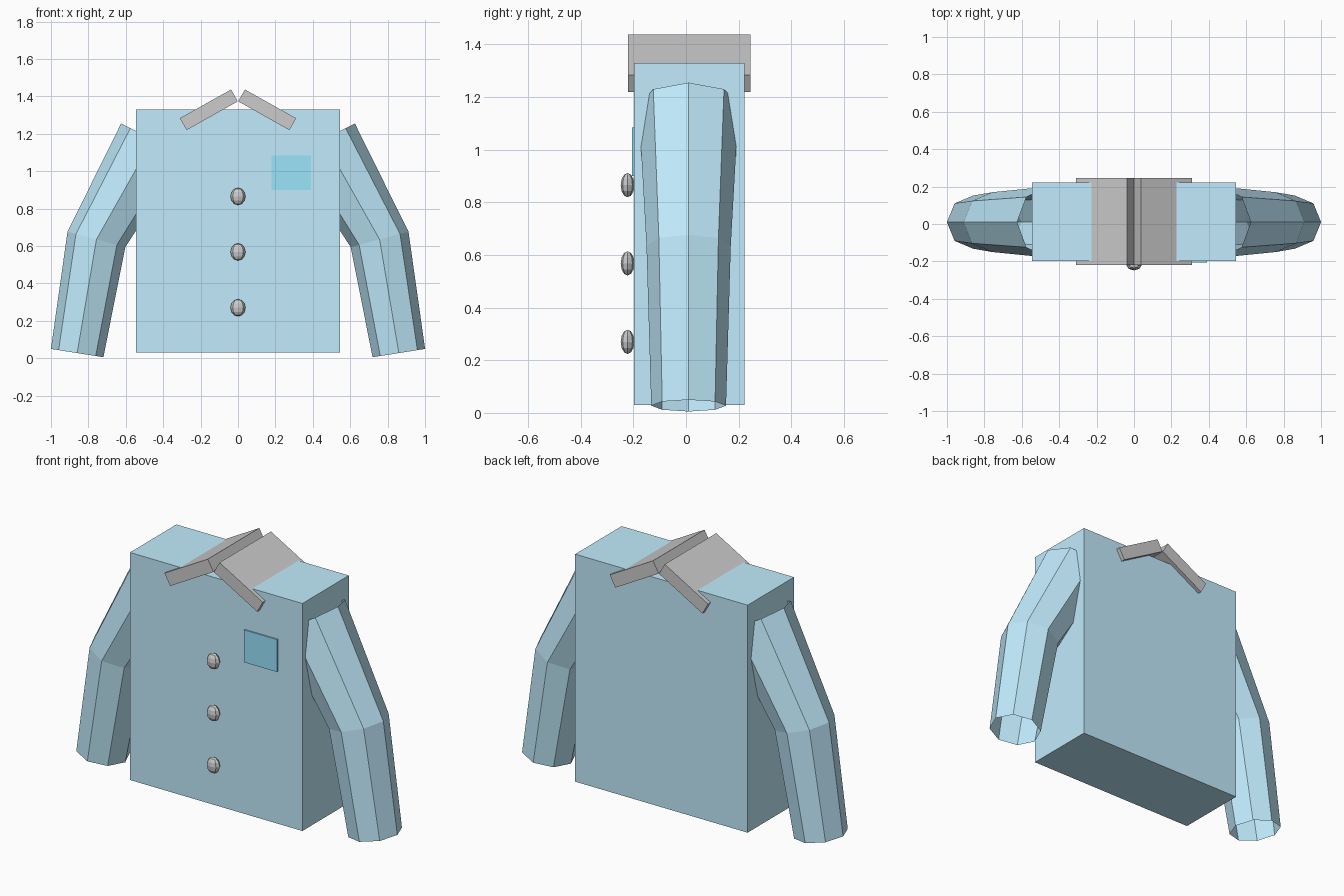
import bpy, bmesh
from math import radians, cos, sin, pi
from mathutils import Vector

if "Cube" in bpy.data.objects:
    bpy.data.objects.remove(bpy.data.objects["Cube"])


def material(name, rgb):
    mat = bpy.data.materials.new(name)
    mat.diffuse_color = (*rgb, 1)
    mat.use_nodes = True
    mat.node_tree.nodes["Principled BSDF"].inputs["Base Color"].default_value = mat.diffuse_color
    return mat


def box(name, center, size, mat=None, tilt=0):
    bpy.ops.mesh.primitive_cube_add(size=1, location=center, rotation=(0, radians(tilt), 0))
    ob = bpy.context.object
    ob.name = name
    ob.scale = size
    if mat:
        ob.data.materials.append(mat)
    return ob


def sleeve(name, side, mat):
    # rings: centre x, centre z, radius, tilt of the ring plane
    rings = [(0.455, 1.17, 0.19, 26.4), (0.757, 0.635, 0.16, 15), (0.86, 0.0275, 0.142, 9)]
    bm = bmesh.new()
    loops = []
    for cx, cz, r, tilt in rings:
        t = radians(tilt)
        loop = []
        for i in range(8):
            a = 2 * pi * i / 8
            u, v = r * cos(a), r * sin(a)
            loop.append(bm.verts.new(Vector((side * (cx + u * cos(t)), 0.01 + v, cz + u * sin(t)))))
        loops.append(loop)
    for upper, lower in zip(loops, loops[1:]):
        for i in range(8):
            j = (i + 1) % 8
            quad = (upper[i], lower[i], lower[j], upper[j])
            bm.faces.new(quad if side > 0 else quad[::-1])
    me = bpy.data.meshes.new(name)
    bm.to_mesh(me)
    bm.free()
    me.materials.append(mat)
    bpy.context.collection.objects.link(bpy.data.objects.new(name, me))


blue = material("shirt_blue", (0.535, 0.835, 0.985))
pocket_blue = material("pocket_blue", (0.32, 0.78, 0.97))

# Torso and chest pocket
box("shirt_body", (0, 0.0125, 0.68), (1.09, 0.419, 1.3), blue)
box("chest_pocket", (0.285, -0.19, 0.9925), (0.21, 0.03, 0.185), pocket_blue)

# Open-ended bent sleeves and sloping collar flaps
for side, label in ((1, "right"), (-1, "left")):
    sleeve("sleeve_" + label, side, blue)
    box("collar_" + label, (side * 0.156, 0.0125, 1.328), (0.314, 0.465, 0.073), tilt=side * 29.3)

# Flattened buttons down the front
for i, z in enumerate((0.27, 0.568, 0.865)):
    bpy.ops.mesh.primitive_uv_sphere_add(segments=8, ring_count=6, radius=1, location=(0, -0.222, z))
    button = bpy.context.object
    button.name = f"button_{i + 1}"
    button.scale = (0.04, 0.026, 0.046)
